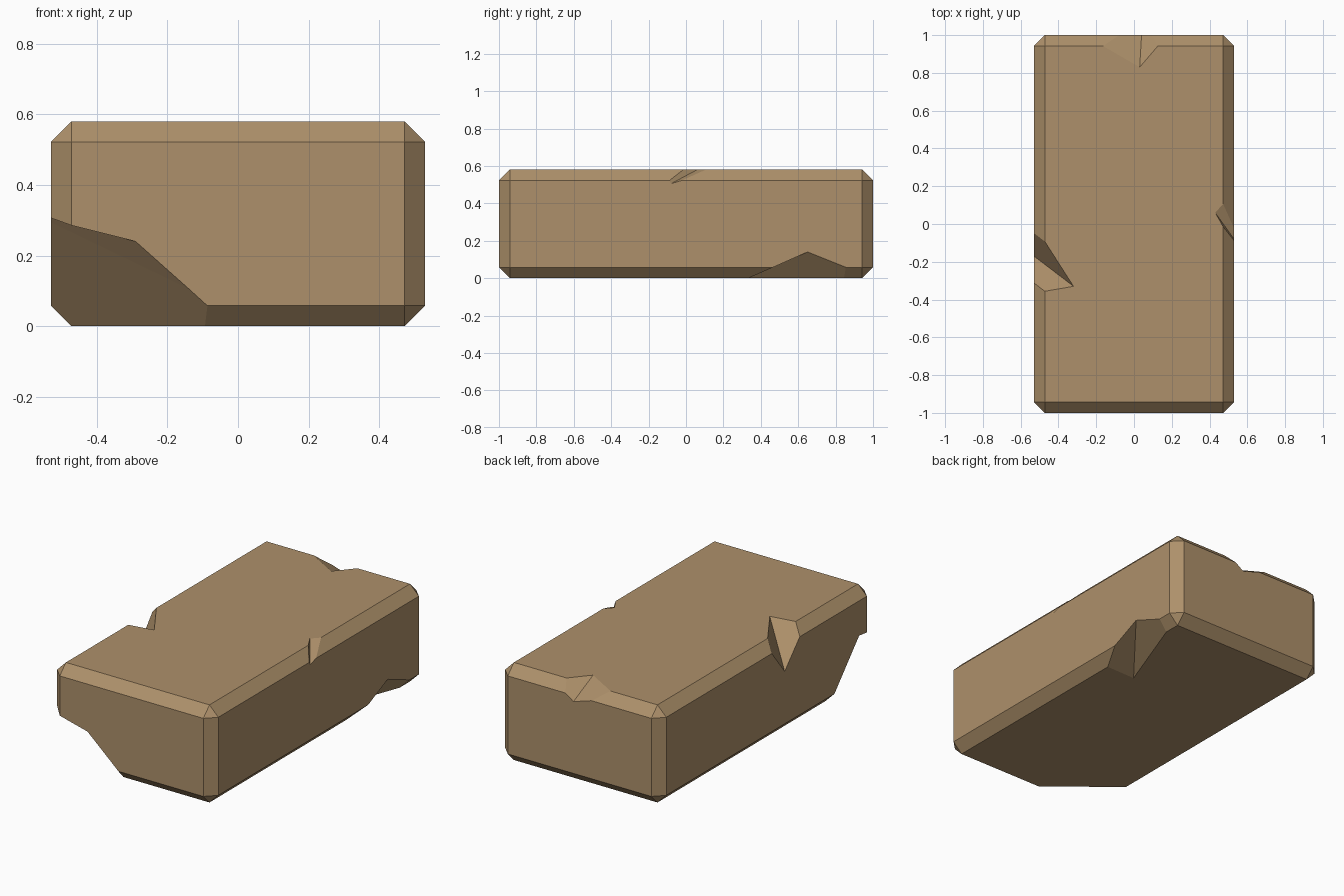
import bpy, bmesh
from mathutils import Vector

if "Cube" in bpy.data.objects:
    bpy.data.objects.remove(bpy.data.objects["Cube"])

W, L, H, BEVEL = 1.06, 2.0, 0.58, 0.058

stone = bpy.data.materials.new("tan_stone")
stone.diffuse_color = (0.42, 0.28, 0.145, 1)
stone.use_nodes = True
stone.node_tree.nodes["Principled BSDF"].inputs["Base Color"].default_value = stone.diffuse_color


def make_object(name, bm):
    mesh = bpy.data.meshes.new(name)
    bmesh.ops.recalc_face_normals(bm, faces=bm.faces)
    bm.to_mesh(mesh)
    bm.free()
    mesh.materials.append(stone)
    obj = bpy.data.objects.new(name, mesh)
    bpy.context.collection.objects.link(obj)
    return obj


def hull_cutter(name, points):
    bm = bmesh.new()
    for p in points:
        bm.verts.new(p)
    bmesh.ops.convex_hull(bm, input=bm.verts)
    return make_object(name, bm)


def edge_chip(name, tip, valley, side_a, side_b, reach):
    """Three-sided cone: tip on the big face, valley and sides on the wall."""
    tip, valley = Vector(tip), Vector(valley)
    sides = [valley + (Vector(s) - valley) * reach for s in (side_a, side_b)]
    return hull_cutter(name, [tip] + [tip + (p - tip) * 2 for p in [valley] + sides])


# Chamfered block
bm = bmesh.new()
bmesh.ops.create_cube(bm, size=1)
for v in bm.verts:
    v.co = (v.co.x * W, v.co.y * L, (v.co.z + 0.5) * H)
bmesh.ops.bevel(bm, geom=bm.edges[:], offset=BEVEL, segments=1,
                affect='EDGES', clamp_overlap=True)
brick = make_object("stone_brick", bm)

cutters = [
    # Large broken corner, front left bottom
    hull_cutter("corner_break", [
        (-0.17, -1.065, 0.2025), (-0.65, -0.805, 0.3525),
        (0.33, -1.18, -0.12), (-0.75, -0.23, -0.195),
        (-0.8, -1.3, 0.333), (-0.8, -1.3, -0.3)]),
    # Chips along the edges
    edge_chip("right_bottom_chip", (0.28, 0.33, 0), (0.53, 0.65, 0.14),
              (0.53, 0.47, 0.06), (0.53, 0.85, 0.06), 4),
    edge_chip("left_top_chip", (-0.32, -0.33, H), (-0.53, -0.17, 0.37),
              (-0.53, -0.05, 0.52), (-0.53, -0.31, 0.52), 3),
    edge_chip("right_top_chip", (0.43, 0.06, H), (0.53, -0.08, 0.505),
              (0.53, -0.03, 0.52), (0.53, -0.09, 0.525), 8),
    edge_chip("back_top_chip", (0.03, 0.83, H), (0.04, 1.0, 0.485),
              (0.09, 1.0, 0.52), (-0.04, 1.0, 0.51), 6),
]

# Carve the chips out, then drop the cutters
bpy.context.view_layer.objects.active = brick
for cutter in cutters:
    cutter.hide_render = True
    mod = brick.modifiers.new(cutter.name, 'BOOLEAN')
    mod.operation, mod.solver, mod.object = 'DIFFERENCE', 'EXACT', cutter
    bpy.ops.object.modifier_apply(modifier=mod.name)
    bpy.data.objects.remove(cutter)
